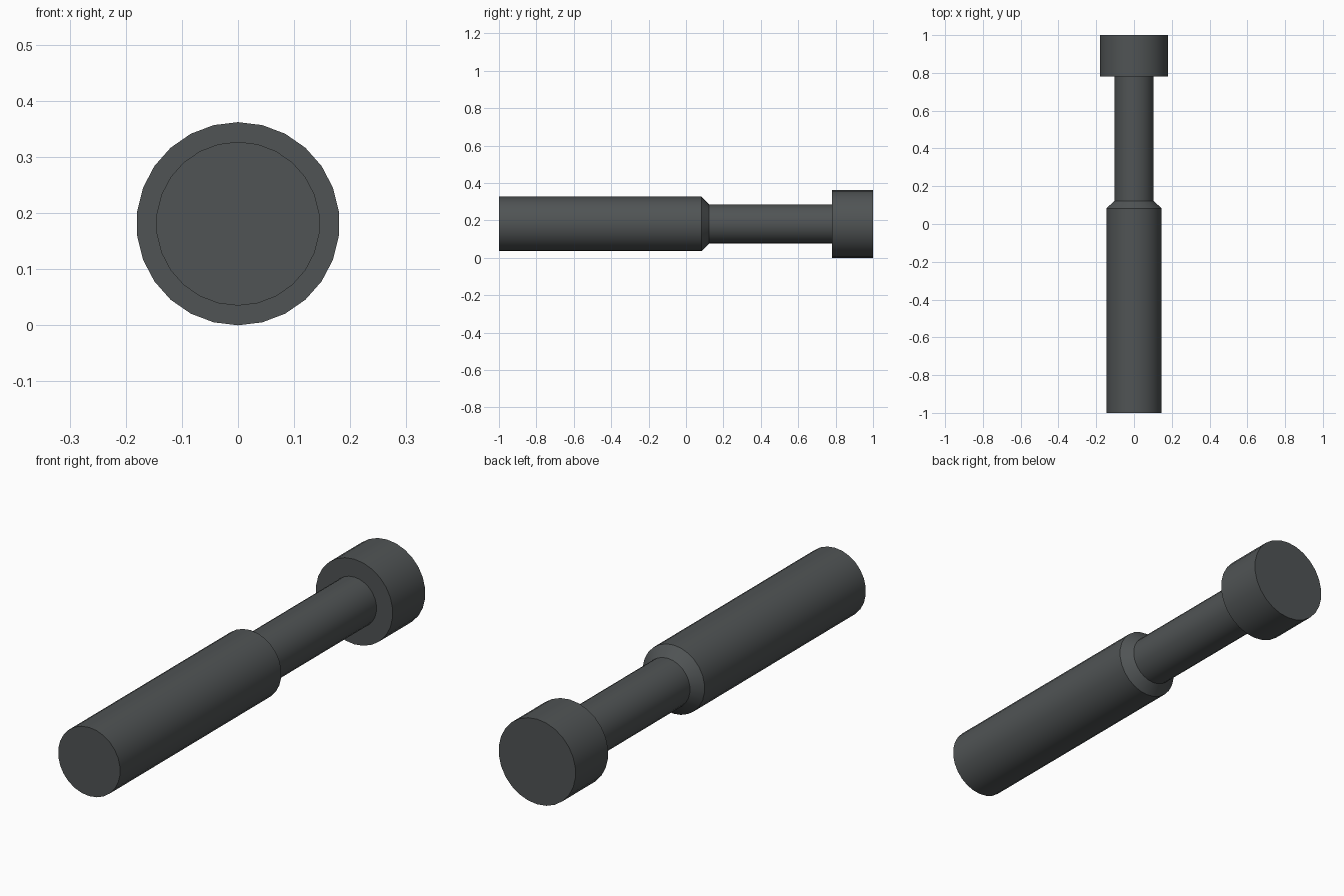
import bpy, bmesh, math

if "Cube" in bpy.data.objects:
    bpy.data.objects.remove(bpy.data.objects["Cube"])

SIDES = 26
CENTRE_Z = 0.181

# Radius and y position along the pin, front to back
PROFILE = [
    (0.146, -1.0),   # shank front
    (0.146, 0.083),  # shank end
    (0.105, 0.123),  # chamfer down to neck
    (0.105, 0.781),  # neck end
    (0.181, 0.781),  # head shoulder
    (0.181, 1.0),    # head back
]

# Turned pin: rings around the y axis, bridged and capped
bm = bmesh.new()
rings = []
for r, y in PROFILE:
    angles = [2 * math.pi * i / SIDES for i in range(SIDES)]
    rings.append([bm.verts.new((r * math.sin(a), y, CENTRE_Z + r * math.cos(a))) for a in angles])
for a, b in zip(rings, rings[1:]):
    for i in range(SIDES):
        j = (i + 1) % SIDES
        bm.faces.new((a[i], a[j], b[j], b[i]))
bm.faces.new(rings[0])
bm.faces.new(rings[-1])
bmesh.ops.recalc_face_normals(bm, faces=bm.faces)

mesh = bpy.data.meshes.new("stepped_pin")
bm.to_mesh(mesh)
bm.free()
pin = bpy.data.objects.new("stepped_pin", mesh)
bpy.context.collection.objects.link(pin)

# Dark steel
steel = bpy.data.materials.new("dark_steel")
steel.diffuse_color = (0.08, 0.088, 0.09, 1)
steel.use_nodes = True
steel.node_tree.nodes["Principled BSDF"].inputs["Base Color"].default_value = steel.diffuse_color
mesh.materials.append(steel)

# Smooth sides, sharp shoulders
bpy.context.view_layer.objects.active = pin
pin.select_set(True)
bpy.ops.object.shade_smooth_by_angle(angle=math.radians(30))
